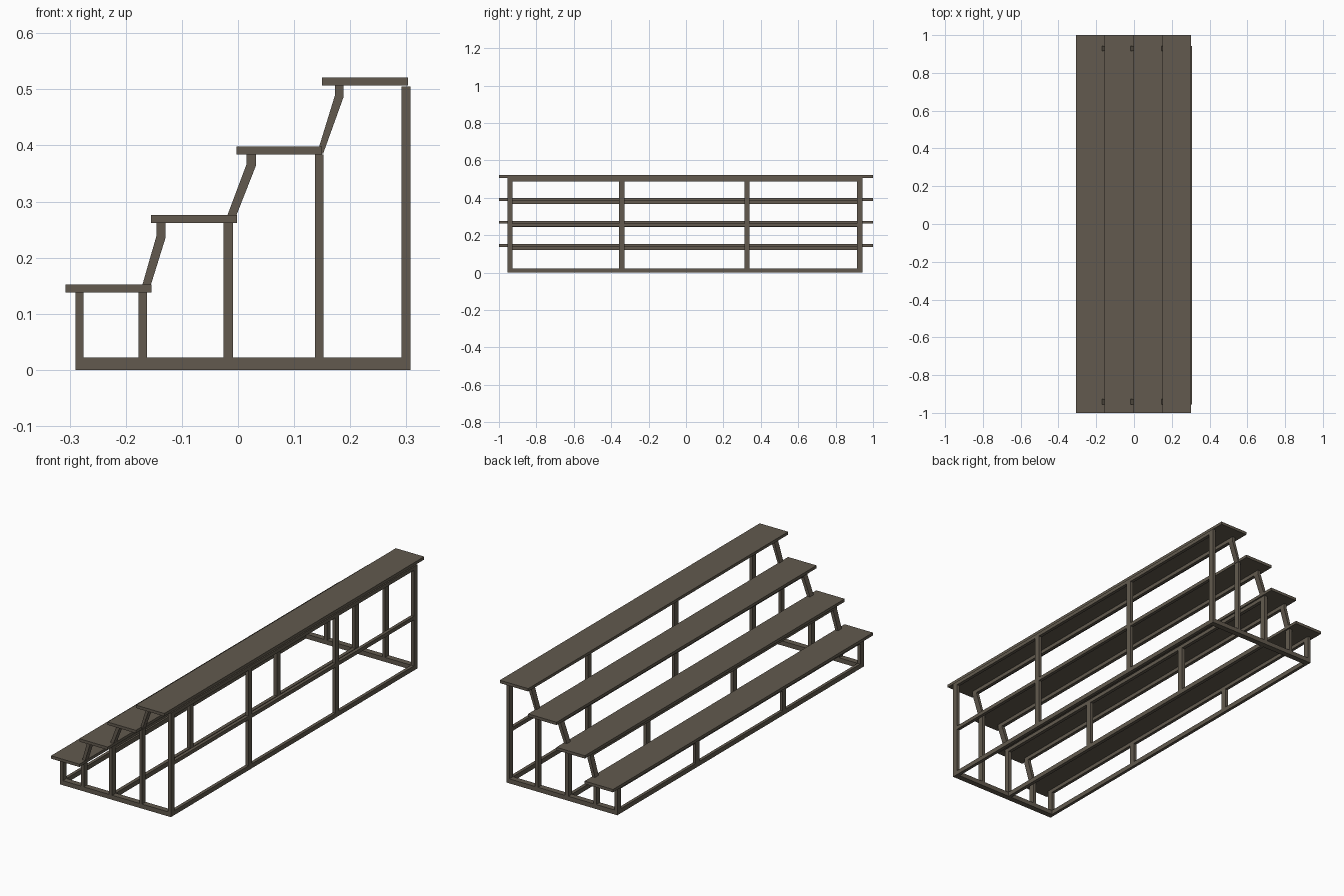
import bpy

if "Cube" in bpy.data.objects:
    bpy.data.objects.remove(bpy.data.objects["Cube"])

paint = bpy.data.materials.new("grey_brown_paint")
paint.diffuse_color = (0.122, 0.102, 0.077, 1)
paint.use_nodes = True
paint.node_tree.nodes["Principled BSDF"].inputs["Base Color"].default_value = paint.diffuse_color


def add_mesh(name, verts, faces):
    me = bpy.data.meshes.new(name)
    me.from_pydata(verts, [], faces)
    me.materials.append(paint)
    ob = bpy.data.objects.new(name, me)
    bpy.context.collection.objects.link(ob)
    return ob


def extrude_y(name, profile, y0, y1):
    """Prism along y from a counter-clockwise (x, z) profile seen from the front."""
    n = len(profile)
    verts = [(x, y0, z) for x, z in profile] + [(x, y1, z) for x, z in profile]
    faces = [tuple(range(n)), tuple(reversed(range(n, 2 * n)))]
    faces += [(i, i + n, (i + 1) % n + n, (i + 1) % n) for i in range(n)]
    return add_mesh(name, verts, faces)


def box(name, x0, x1, y0, y1, z0, z1):
    return extrude_y(name, [(x0, z0), (x1, z0), (x1, z1), (x0, z1)], y0, y1)


Y0, Y1 = -0.955, 0.943      # frame ends
W = 0.028                   # tube width along y
FRONT, MID, BACK = (-0.290, -0.275), (-0.026, -0.009), (0.291, 0.307)

# Four stepped planks
for i, (x, z) in enumerate([(-0.307, 0.138), (-0.155, 0.262), (-0.003, 0.384), (0.150, 0.507)]):
    box(f"plank_{i + 1}", x, x + 0.153, -1, 1, z, z + 0.014)

# End frames: base rail, posts and bent braces
posts = [(*FRONT, 0.138), (-0.177, -0.162, 0.138), (*MID, 0.262), (0.137, 0.152, 0.384), (*BACK, 0.505)]
braces = [
    [(-0.172, 0.146), (-0.157, 0.146), (-0.129, 0.236), (-0.129, 0.262), (-0.145, 0.262), (-0.145, 0.240)],
    [(-0.021, 0.270), (-0.005, 0.270), (0.032, 0.364), (0.032, 0.384), (0.015, 0.384), (0.015, 0.366)],
    [(0.141, 0.386), (0.152, 0.386), (0.188, 0.486), (0.188, 0.507), (0.173, 0.507), (0.173, 0.490)],
]
for side, y in (("near", Y0), ("far", Y1 - W)):
    box(f"base_rail_{side}", FRONT[0], BACK[1], y, y + W, 0, 0.022)
    for i, (a, b, h) in enumerate(posts):
        box(f"end_post_{side}_{i + 1}", a, b, y, y + W, 0.022, h)
    for i, prof in enumerate(braces):
        extrude_y(f"brace_{side}_{i + 1}", prof, y, y + W)

# Intermediate posts
for j, y in enumerate((-0.343, 0.326)):
    for name, (a, b), h in (("front", FRONT, 0.138), ("middle", MID, 0.262), ("back", BACK, 0.505)):
        box(f"{name}_post_{j + 1}", a, b, y - W / 2, y + W / 2, 0, h)

# Long rails at the floor
for name, (a, b) in (("front", FRONT), ("middle", MID), ("back", BACK)):
    box(f"{name}_floor_rail", a, b, Y0 + W, Y1 - W, 0, 0.022)

# Long rails under the planks and across the back
rails = [(*FRONT, 0.138), (-0.145, -0.129, 0.262), (*MID, 0.262), (0.015, 0.032, 0.384),
         (0.173, 0.188, 0.507), (*BACK, 0.505), (*BACK, 0.264)]
for i, (a, b, z) in enumerate(rails):
    box(f"long_rail_{i + 1}", a, b, Y0 + W, Y1 - W, z - 0.018, z)
